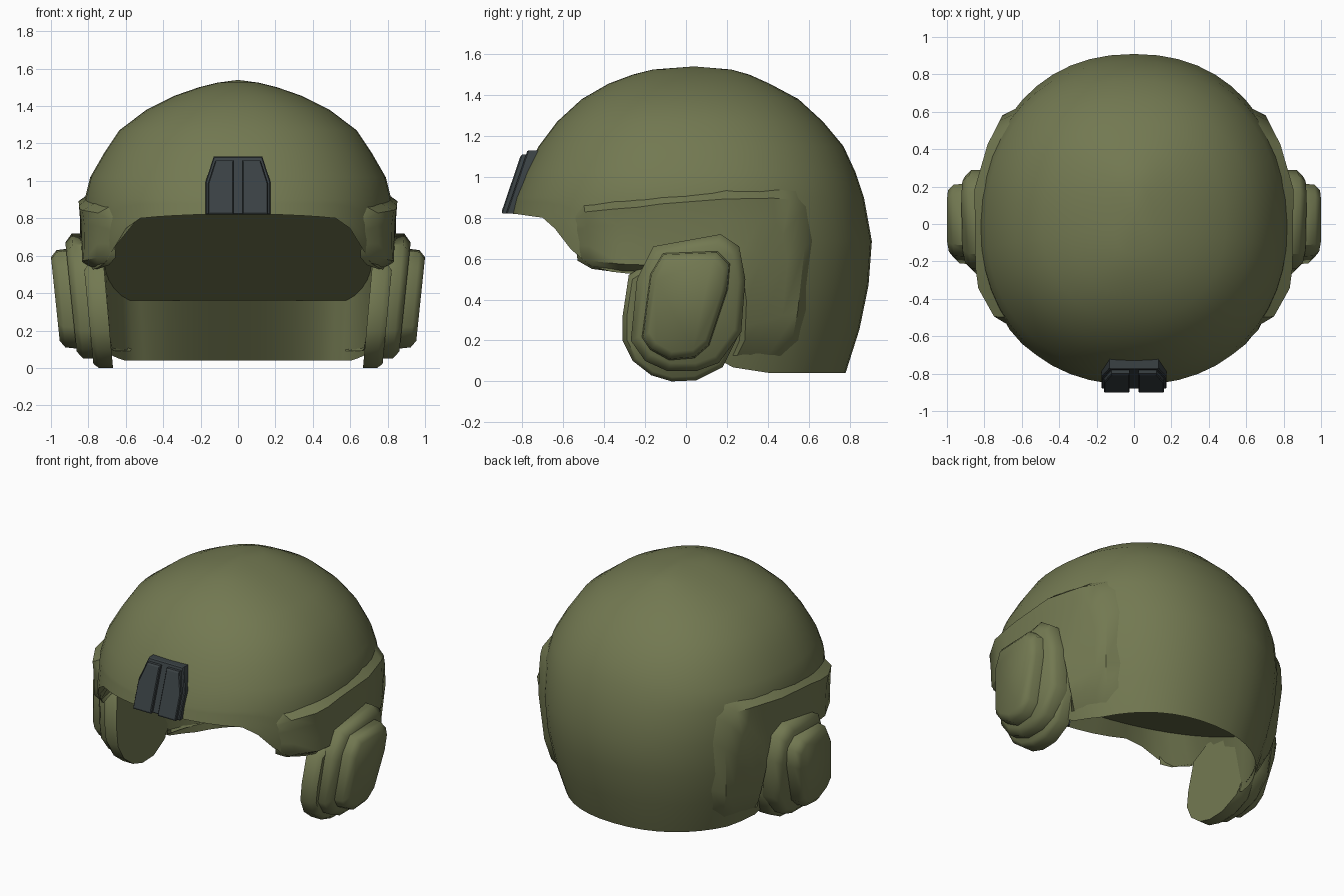
import bpy, bmesh, math

if "Cube" in bpy.data.objects:
    bpy.data.objects.remove(bpy.data.objects["Cube"])

def material(name, rgb):
    m = bpy.data.materials.new(name)
    m.diffuse_color = (*rgb, 1)
    m.use_nodes = True
    m.node_tree.nodes["Principled BSDF"].inputs["Base Color"].default_value = m.diffuse_color
    return m

OLIVE = material("olive green", (0.17, 0.19, 0.083))
GREY = material("dark blue grey", (0.042, 0.053, 0.057))

def finish(name, bm, mat, mirror=False, angle=35):
    bmesh.ops.recalc_face_normals(bm, faces=bm.faces)
    me = bpy.data.meshes.new(name)
    bm.to_mesh(me)
    bm.free()
    me.materials.append(mat)
    ob = bpy.data.objects.new(name, me)
    bpy.context.collection.objects.link(ob)
    bpy.ops.object.select_all(action='DESELECT')
    ob.select_set(True)
    bpy.context.view_layer.objects.active = ob
    bpy.ops.object.shade_smooth_by_angle(angle=math.radians(angle))
    if mirror:
        mod = ob.modifiers.new("mirror", 'MIRROR')
        mod.use_mirror_merge = False
    return ob

def lerp_table(table, t):
    """Piecewise linear lookup, keys ascending."""
    if t <= table[0][0]:
        return table[0][1:]
    for p, q in zip(table, table[1:]):
        if t <= q[0]:
            k = (t - p[0]) / (q[0] - p[0])
            return tuple(a + (b - a) * k for a, b in zip(p[1:], q[1:]))
    return table[-1][1:]

def bridge(bm, l0, l1):
    n = len(l0)
    for i in range(n):
        bm.faces.new((l0[i], l0[(i + 1) % n], l1[(i + 1) % n], l1[i]))

def loft(bm, loops):
    """Closed solid through a list of point loops."""
    rings = [[bm.verts.new(p) for p in lp] for lp in loops]
    for a, b in zip(rings, rings[1:]):
        bridge(bm, a, b)
    bm.faces.new(rings[0])
    bm.faces.new(rings[-1])

# Dome: height -> half width, front depth, back depth
DOME = [(0.04, 0.69, 0.80, 0.78), (0.37, 0.79, 0.85, 0.885), (0.7, 0.82, 0.89, 0.91),
        (0.9, 0.82, 0.84, 0.87), (1.02, 0.79, 0.79, 0.83), (1.15, 0.715, 0.72, 0.77),
        (1.27, 0.635, 0.63, 0.67), (1.38, 0.49, 0.51, 0.55), (1.455, 0.34, 0.38, 0.41),
        (1.50, 0.21, 0.26, 0.31), (1.525, 0.11, 0.16, 0.22)]
# Lower edge: y -> height
RIM = [(-0.87, 0.82), (-0.72, 0.80), (-0.66, 0.76), (-0.58, 0.66), (-0.5, 0.57), (-0.35, 0.53),
       (-0.2, 0.52), (-0.05, 0.35), (0.18, 0.08), (0.48, 0.04), (0.9, 0.04)]
POW = 2.2

def shell_point(ang, z):
    a, f, b = lerp_table(DOME, z)
    s, c = math.sin(ang), -math.cos(ang)
    x = a * math.copysign(abs(s) ** (2 / POW), s)
    y = (f if c < 0 else b) * math.copysign(abs(c) ** (2 / POW), c)
    return x, y, z

def shell_x(y, z):
    a, f, b = lerp_table(DOME, z)
    r = min(1, abs(y) / (f if y < 0 else b))
    return a * (1 - r ** POW) ** (1 / POW)

# Helmet shell with a sloping cavity underneath
N = 48
angs = [2 * math.pi * i / N for i in range(N)]
rim = [lerp_table(RIM, shell_point(t, 0.7)[1])[0] for t in angs]
bm = bmesh.new()
rings = [[bm.verts.new(shell_point(t, row[0])) for t in angs] for row in reversed(DOME[3:])]
for k in (0.25, 0.5, 0.75, 1):
    rings.append([bm.verts.new(shell_point(t, 0.9 + (r - 0.9) * k)) for t, r in zip(angs, rim)])
inner = []
for t, r in zip(angs, rim):
    x, y, _ = shell_point(t, 0.7)
    x *= 0.87
    y = y * 0.86 if y < 0 else min(y * 0.86, 0.46 + 0.04 * y)   # straight back edge
    z = 0.36 + max(0, 0.48 - y) * 0.44
    inner.append(bm.verts.new((x, y, max(z, r + 0.01))))
rings.append(inner)
for a, b in zip(rings, rings[1:]):
    bridge(bm, a, b)
apex = bm.verts.new((0, 0.04, 1.54))
for i in range(N):
    bm.faces.new((apex, rings[0][i], rings[0][(i + 1) % N]))
for i in range(N // 2):      # roof of the cavity, strip by strip
    strip = [inner[i], inner[i + 1], inner[(N - i - 1) % N], inner[(N - i) % N]]
    bm.faces.new(list(dict.fromkeys(strip)))
finish("helmet_shell", bm, OLIVE, angle=30)

# Raised L-shaped side panel: outer edge (y, z), inner edge (y, z), height
PANEL = [(-0.56, 0.80, -0.53, 0.59, -0.02), (-0.50, 0.87, -0.46, 0.55, 0.05),
         (-0.35, 0.89, -0.31, 0.53, 0.065), (-0.24, 0.90, -0.22, 0.525, 0.05),
         (-0.12, 0.92, -0.12, 0.52, 0.035), (0.2, 0.95, 0.1, 0.5, 0.045),
         (0.46, 0.955, 0.2, 0.5, 0.045), (0.55, 0.95, 0.23, 0.48, 0.045),
         (0.60, 0.87, 0.24, 0.43, 0.045), (0.63, 0.7, 0.25, 0.35, 0.045),
         (0.59, 0.35, 0.25, 0.26, 0.045), (0.56, 0.2, 0.25, 0.2, 0.045),
         (0.47, 0.09, 0.2, 0.09, -0.02)]
ACROSS = [(0, None), (0.13, 1), (0.35, 0.75), (0.65, 0.75), (0.88, 0.9), (1, None)]
bm = bmesh.new()
grid = []
for ya, za, yb, zb, h in PANEL:
    row = []
    for k, f in ACROSS:
        y, z = ya + (yb - ya) * k, za + (zb - za) * k
        off = -0.02 if f is None or h < 0 else h * f
        row.append(bm.verts.new((shell_x(y, z) + off, y, z)))
    grid.append(row)
for r0, r1 in zip(grid, grid[1:]):
    for j in range(len(ACROSS) - 1):
        bm.faces.new((r0[j], r0[j + 1], r1[j + 1], r1[j]))
ob = finish("side_panel", bm, OLIVE, mirror=True, angle=38)
if sum(p.normal.x * p.area for p in ob.data.polygons) < 0:
    ob.data.flip_normals()

# Ear cups: three stacked layers, leaning inward towards the bottom
CUP = [(-0.31, 0.32), (-0.28, 0.52), (-0.15, 0.6), (0.15, 0.6), (0.25, 0.5), (0.27, 0.25),
       (0.18, 0.07), (0.05, 0.005), (-0.07, 0), (-0.17, 0.03), (-0.26, 0.1), (-0.31, 0.2)]
RING = [(-0.27, 0.2), (-0.24, 0.5), (-0.16, 0.66), (0.17, 0.72), (0.26, 0.66), (0.29, 0.5),
        (0.27, 0.24), (0.16, 0.09), (0.05, 0.05), (-0.09, 0.05), (-0.2, 0.1)]
CAP = [(-0.21, 0.22), (-0.17, 0.52), (-0.11, 0.62), (0.15, 0.63), (0.21, 0.57), (0.2, 0.45),
       (0.11, 0.18), (0.04, 0.12), (-0.08, 0.11), (-0.17, 0.16)]

def cup_layer(name, outline, steps):
    cy = sum(p[0] for p in outline) / len(outline)
    cz = sum(p[1] for p in outline) / len(outline)
    bm = bmesh.new()
    loft(bm, [[(x + 0.09 * (z - 0.63), cy + (y - cy) * s, cz + (z - cz) * s)
               for y, z in outline] for x, s in steps])
    finish(name, bm, OLIVE, mirror=True, angle=52)

cup_layer("ear_cup_base", CUP, [(0.725, 1), (0.80, 1), (0.83, 0.92)])
cup_layer("ear_cup_ring", RING, [(0.80, 1), (0.88, 1), (0.915, 0.87)])
cup_layer("ear_cup_cap", CAP, [(0.88, 1.04), (0.97, 1), (1.0, 0.86)])

# Front mount bracket: base plate and two raised halves
def plate(name, outline, back, front, shrink, mirror):
    cx = sum(p[0] for p in outline) / len(outline)
    cz = sum(p[1] for p in outline) / len(outline)
    def loop(off, s):
        pts = [(cx + (x - cx) * s, cz + (z - cz) * s) for x, z in outline]
        return [(x, -0.86 + (z - 0.82) * 0.34 + off, z) for x, z in pts]
    bm = bmesh.new()
    loft(bm, [loop(back, 1), loop(front + 0.006, 1), loop(front, shrink)])
    finish(name, bm, GREY, mirror=mirror, angle=20)

plate("mount_base", [(-0.175, 0.82), (0.175, 0.82), (0.175, 0.99), (0.13, 1.13),
                     (-0.13, 1.13), (-0.175, 0.99)], 0.035, -0.02, 0.97, False)
plate("mount_half", [(0.025, 0.822), (0.16, 0.822), (0.16, 0.985), (0.12, 1.11),
                     (0.025, 1.11)], -0.01, -0.045, 0.93, True)
